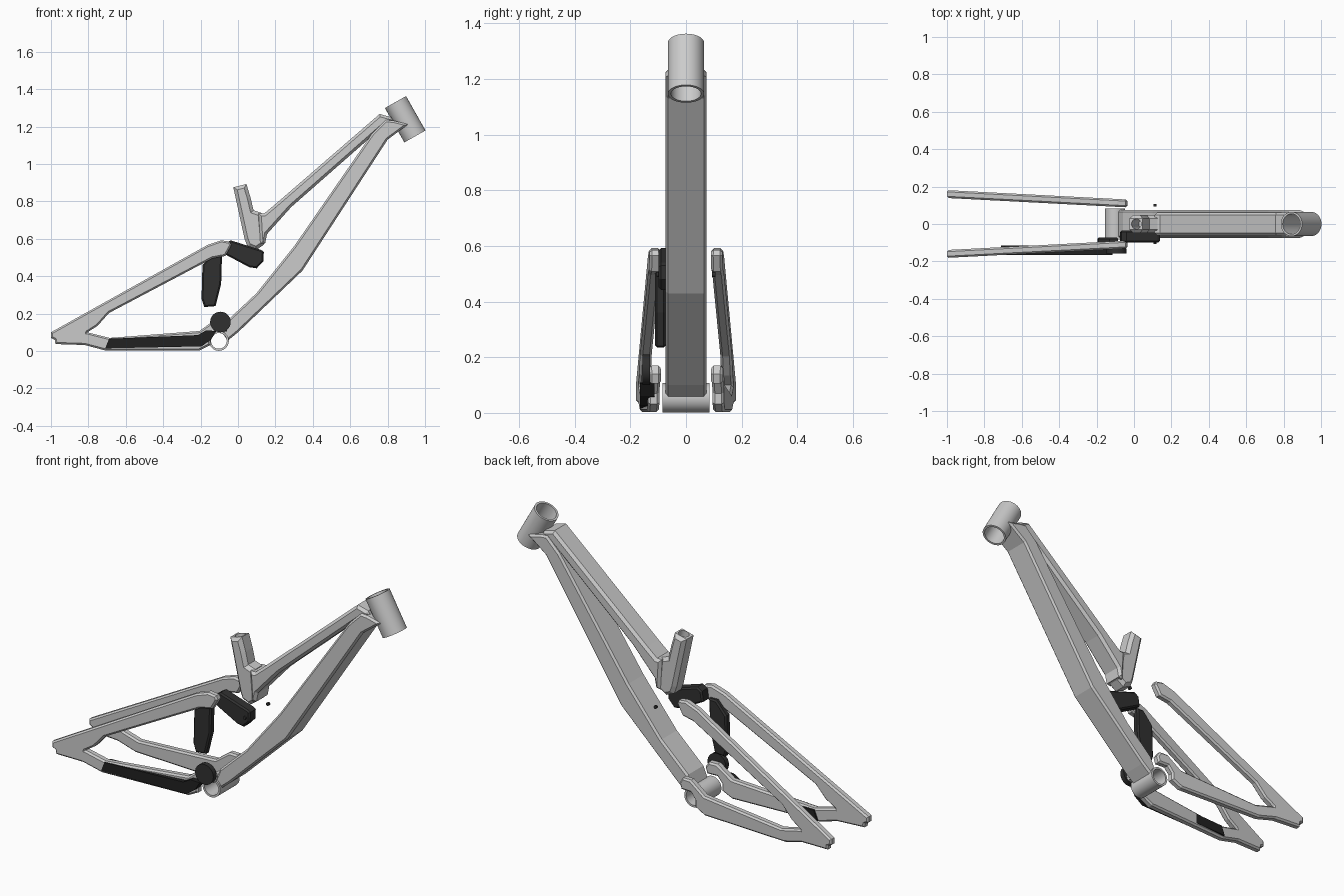
import bpy, bmesh, math
from mathutils import Vector

if "Cube" in bpy.data.objects:
    bpy.data.objects.remove(bpy.data.objects["Cube"])


def material(name, v):
    m = bpy.data.materials.new(name)
    m.diffuse_color = (v, v, v, 1)
    m.use_nodes = True
    m.node_tree.nodes["Principled BSDF"].inputs["Base Color"].default_value = m.diffuse_color
    return m


DARK = material("dark_plastic", 0.03)
BLACK = material("black_rubber", 0.015)


def finish(name, bm, mat=None, smooth=False):
    bmesh.ops.recalc_face_normals(bm, faces=bm.faces)
    me = bpy.data.meshes.new(name)
    bm.to_mesh(me)
    bm.free()
    ob = bpy.data.objects.new(name, me)
    bpy.context.collection.objects.link(ob)
    if mat:
        me.materials.append(mat)
    if smooth:
        bpy.ops.object.select_all(action='DESELECT')
        ob.select_set(True)
        bpy.context.view_layer.objects.active = ob
        bpy.ops.object.shade_smooth_by_angle(angle=math.radians(30))
    return ob


def slab(name, pts, y0, y1, bevel=0.012, mat=None, warp=None):
    """Side profile in x/z extruded across y, with chamfered rims."""
    bm = bmesh.new()
    front = [bm.verts.new((x, y0, z)) for x, z in pts]
    back = [bm.verts.new((x, y1, z)) for x, z in pts]
    caps = [bm.faces.new(front), bm.faces.new(back[::-1])]
    n = len(pts)
    for i in range(n):
        j = (i + 1) % n
        bm.faces.new((front[j], front[i], back[i], back[j]))
    bmesh.ops.recalc_face_normals(bm, faces=bm.faces)
    if bevel:
        rim = list({e for f in caps for e in f.edges})
        bmesh.ops.bevel(bm, geom=rim, offset=bevel, segments=1,
                        affect='EDGES', profile=0.5)
    if warp:
        for v in bm.verts:
            v.co.y = warp(v.co.x, v.co.y)
    return finish(name, bm, mat)


def tube(name, p0, p1, ro, ri=0.0, mat=None, n=40):
    """Cylinder between two points, hollow when ri > 0."""
    p0, p1 = Vector(p0), Vector(p1)
    q = (p1 - p0).to_track_quat('Z', 'Y')
    bm = bmesh.new()

    def ring(p, r):
        return [bm.verts.new(p + q @ Vector((r * math.cos(t), r * math.sin(t), 0)))
                for t in (2 * math.pi * i / n for i in range(n))]
    rings = [ring(p0, ro), ring(p1, ro)]
    if ri:
        rings += [ring(p1, ri), ring(p0, ri)]
        pairs = [(0, 1), (1, 2), (2, 3), (3, 0)]
    else:
        pairs = [(0, 1)]
        bm.faces.new(rings[0])
        bm.faces.new(rings[1])
    for a, b in pairs:
        for i in range(n):
            j = (i + 1) % n
            bm.faces.new((rings[a][i], rings[a][j], rings[b][j], rings[b][i]))
    return finish(name, bm, mat, smooth=True)


def cut(ob, cutter):
    cutter.hide_render = True
    m = ob.modifiers.new("bore", 'BOOLEAN')
    m.operation = 'DIFFERENCE'
    m.object = cutter
    bpy.context.view_layer.objects.active = ob
    bpy.ops.object.modifier_apply(modifier=m.name)
    bpy.data.objects.remove(cutter)


# Main frame: down tube, top tube, seat tube
down = slab("down_tube", [(-0.055, 0.055), (0.0, 0.10), (0.345, 0.43), (0.80, 1.13),
                          (0.91, 1.212), (0.83, 1.232), (0.79, 1.235), (0.715, 1.16),
                          (0.30, 0.56), (0.10, 0.31), (-0.06, 0.16), (-0.085, 0.10)],
            -0.074, 0.074, 0.010)
top = slab("top_tube", [(0.12, 0.57), (0.145, 0.575), (0.155, 0.625), (0.285, 0.77),
                        (0.78, 1.205), (0.83, 1.232), (0.82, 1.25), (0.757, 1.267),
                        (0.20, 0.785), (0.14, 0.735), (0.11, 0.735)],
           -0.062, 0.062, 0.014)
seat = slab("seat_tube", [(-0.025, 0.875), (0.035, 0.60), (0.05, 0.56), (0.098, 0.54),
                          (0.14, 0.57), (0.125, 0.738), (0.083, 0.753), (0.067, 0.82),
                          (0.045, 0.893)], -0.048, 0.048, 0.018)
cut(seat, tube("seat_bore", (0.052, 0, 0.70), (0.003, 0, 0.93), 0.027))

# Head tube, bored through the down tube nose
h0, h1 = Vector((0.946, 0, 1.147)), Vector((0.842, 0, 1.331))
tube("head_tube", h0, h1, 0.065, 0.054, n=48)
cut(down, tube("head_bore", h0, h1, 0.056))

# Bottom bracket shell
tube("bottom_bracket", (-0.102, -0.084, 0.054), (-0.102, 0.084, 0.054), 0.053, 0.042)

# Rear triangle, mirrored left and right
seat_stay = [(-1, 0.10), (-0.163, 0.567), (-0.09, 0.592), (-0.045, 0.585), (-0.035, 0.565),
             (-0.067, 0.508), (-0.137, 0.495), (-0.69, 0.203), (-0.75, 0.135),
             (-0.805, 0.10), (-0.82, 0.032), (-0.976, 0.037), (-0.98, 0.06), (-1, 0.07)]
chain_stay = [(-0.84, 0.10), (-0.805, 0.10), (-0.687, 0.07), (-0.206, 0.107), (-0.12, 0.17),
              (-0.07, 0.17), (-0.05, 0.14), (-0.06, 0.105), (-0.12, 0.105), (-0.148, 0.07),
              (-0.148, 0.032), (-0.206, 0.003), (-0.71, 0.003), (-0.82, 0.032),
              (-0.84, 0.032)]
for side, s in (("right", -1), ("left", 1)):
    def splay(x, y, s=s):
        return s * (0.108 - 0.052 * x) + y
    slab(f"seat_stay_{side}", seat_stay, -0.021, 0.021, 0.009, warp=splay)
    slab(f"chain_stay_{side}", chain_stay, -0.021, 0.021, 0.009, warp=splay)
    tube(f"pivot_bolt_{side}", (0.112, s * 0.094, 0.497), (0.112, s * 0.106, 0.497),
         0.009, mat=DARK, n=16)

# Rocker link and shock body
slab("rocker_link", [(-0.075, 0.52), (-0.067, 0.575), (-0.04, 0.592), (0.125, 0.54),
                     (0.138, 0.53), (0.136, 0.48), (0.10, 0.442), (0.06, 0.448)],
     -0.098, -0.036, 0.008, DARK)
slab("shock", [(-0.195, 0.28), (-0.18, 0.235), (-0.12, 0.24), (-0.09, 0.36),
               (-0.085, 0.53), (-0.13, 0.53), (-0.19, 0.46)], -0.112, -0.072, 0.008, DARK)

# Pivot cap and chain guard
tube("pivot_cap", (-0.094, -0.13, 0.155), (-0.094, -0.157, 0.155), 0.055, mat=DARK, n=32)
slab("chain_guard", [(-0.71, 0.014), (-0.69, 0.065), (-0.215, 0.085), (-0.17, 0.11),
                     (-0.115, 0.107), (-0.145, 0.06), (-0.195, 0.025)],
     -0.166, -0.114, 0, BLACK)
